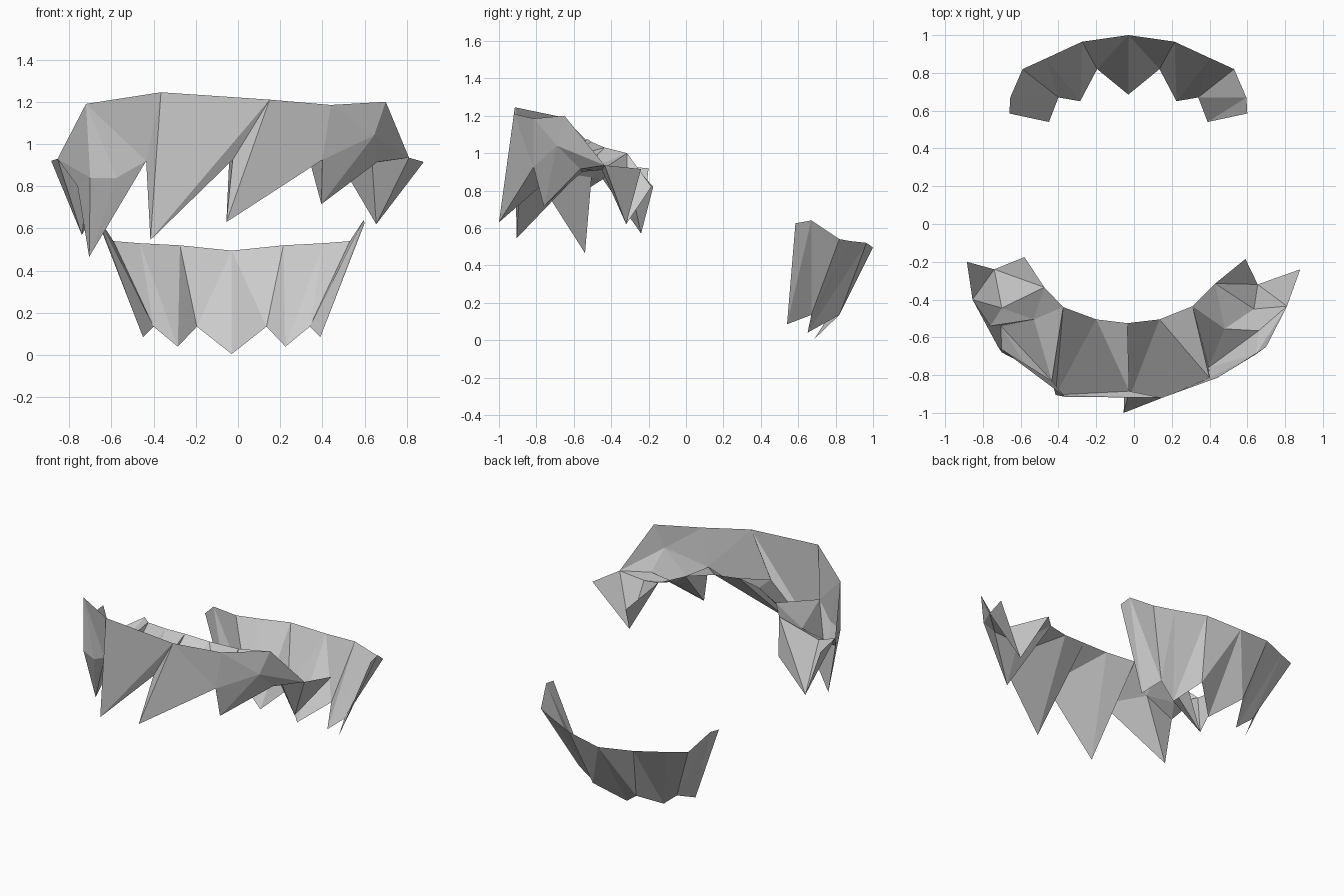
import bpy, bmesh
from mathutils import Vector as V

if "Cube" in bpy.data.objects:
    bpy.data.objects.remove(bpy.data.objects["Cube"])

hair = bpy.data.materials.new("hair_grey")
hair.diffuse_color = (0.6, 0.6, 0.6, 1)
hair.use_nodes = True
hair.node_tree.nodes["Principled BSDF"].inputs["Base Color"].default_value = hair.diffuse_color


def build(name, tris):
    """Flat-shaded sheet made from triangles of shared corner points."""
    bm = bmesh.new()
    for tri in tris:
        bm.faces.new([bm.verts.new(p) for p in tri])
    bmesh.ops.remove_doubles(bm, verts=bm.verts, dist=0.0005)
    bmesh.ops.recalc_face_normals(bm, faces=bm.faces)
    me = bpy.data.meshes.new(name)
    bm.to_mesh(me)
    bm.free()
    me.materials.append(hair)
    ob = bpy.data.objects.new(name, me)
    bpy.context.collection.objects.link(ob)
    return ob


def fan(tip, *rim):
    """Triangles from a lock's tip to each pair of neighbouring rim points."""
    return [(tip, a, b) for a, b in zip(rim, rim[1:])]


# Upper edge of the fringe, left to right
edge_l, edge_a, edge_b, edge_c, edge_r = (V(p) for p in (
    (-.72, -.65, 1.19), (-.365, -.915, 1.245), (.15, -.92, 1.21),
    (.44, -.815, 1.185), (.70, -.65, 1.20)))
# Inner edge, left to right
in_l2, in_l1, in_a, in_b, in_c, in_r1, in_r2 = (V(p) for p in (
    (-.475, -.335, 1.0), (-.375, -.44, 1.03), (-.2, -.505, 1.06), (-.035, -.525, 1.075),
    (.135, -.505, 1.06), (.31, -.435, 1.03), (.43, -.315, 1.0)))
# Notches between the front locks
notch_l, notch_m, notch_r = V((-.435, -.83, .92)), V((-.025, -.885, .925)), V((.40, -.815, .925))
# Left side
l_top, l_end, l_back = V((-.855, -.4, .93)), V((-.885, -.2, .92)), V((-.58, -.175, .82))
l_notch, l_fold, l_root = V((-.76, -.54, .80)), V((-.70, -.445, .86)), V((-.53, -.505, .87))
l_cheek1, l_cheek2 = V((-.70, -.68, .84)), V((-.575, -.745, .84))
# Right side
r_top, r_end, r_back = V((.81, -.435, .935)), V((.88, -.24, .915)), V((.59, -.185, .82))
r_notch, r_fold, r_root = V((.66, -.565, .915)), V((.635, -.45, .91)), V((.48, -.555, .90))
r_cheek = V((.645, -.69, 1.04))

# Pointed locks
build("left_temple_lock", fan(V((-.74, -.24, .57)), l_end, l_top, l_fold, in_l2, l_back))
build("left_lock", fan(V((-.705, -.54, .465)), l_root, l_notch, l_cheek1, l_cheek2, notch_l, l_root))
build("front_left_lock", fan(V((-.415, -.905, .545)), notch_l, edge_a, edge_b, notch_m, in_a, in_l1, notch_l))
build("front_middle_lock", fan(V((-.055, -1.0, .63)), in_b, notch_m, edge_b, notch_r, in_c, in_b))
build("front_right_lock", fan(V((.395, -.76, .715)), r_root, r_notch, r_cheek, notch_r, in_r1, r_root))
build("right_temple_lock", fan(V((.655, -.32, .62)), r_end, r_top, r_fold, in_r2, r_back))

# Outer band joining the locks
build("left_outer_band",
      fan(edge_l, edge_a, notch_l, l_cheek2, l_cheek1, l_top)
      + fan(l_top, l_cheek1, l_notch, l_fold))
build("right_outer_band",
      fan(edge_c, edge_b, notch_r, r_cheek, edge_r)
      + fan(r_top, edge_r, r_cheek, r_notch, r_fold))

# Inner band joining the locks
build("left_inner_band", fan(l_root, notch_l, in_l1, in_l2, l_fold, l_notch))
build("middle_inner_band", [(notch_m, in_a, in_b)])
build("right_inner_band",
      [(notch_r, in_c, in_r1)] + fan(r_root, in_r1, in_r2, r_fold, r_notch))

# Back hair: zigzag strip for one half, mirrored
top = [V(p) for p in ((0, 1, .495), (.245, .965, .52), (.435, .877, .53),
                      (.56, .82, .54), (.625, .67, .64), (.63, .585, .625))]
low = [V(p) for p in ((0, .685, .005), (.165, .82, .135), (.255, .65, .04),
                      (.37, .67, .135), (.42, .54, .085))]
strip = []
for i in range(3):
    strip += [(top[i], low[i], low[i + 1]), (top[i], low[i + 1], top[i + 1])]
strip += fan(low[3], top[3], top[4], low[4]) + [(top[4], low[4], top[5])]
back = build("back_hair", strip)
back.location.x = -0.03
mirror = back.modifiers.new("mirror", 'MIRROR')
mirror.use_clip = True
